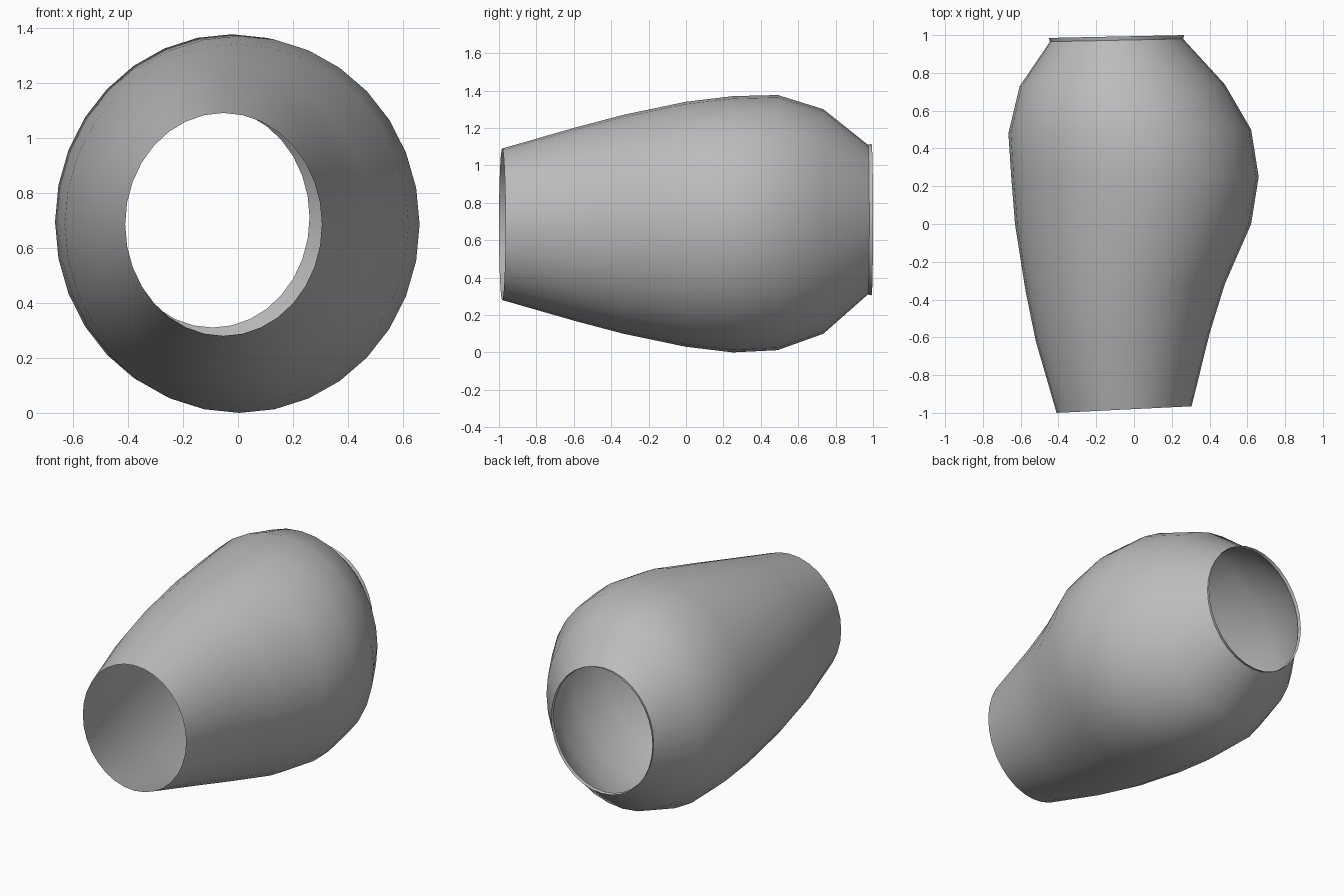
import bpy, bmesh, math

cube = bpy.data.objects.get("Cube")
if cube:
    bpy.data.objects.remove(cube)

SEGMENTS = 32

# Each ring: right-side x, y, left-side x, y, bottom z, top z
RINGS = [
    (-0.41, -1.00, 0.305, -0.965, 0.28, 1.09),
    (-0.52, -0.62, 0.40, -0.58, 0.17, 1.20),
    (-0.575, -0.35, 0.48, -0.32, 0.10, 1.27),
    (-0.63, 0.00, 0.62, 0.00, 0.03, 1.34),
    (-0.65, 0.25, 0.66, 0.25, 0.00, 1.37),
    (-0.665, 0.48, 0.62, 0.50, 0.012, 1.376),
    (-0.605, 0.73, 0.48, 0.74, 0.10, 1.30),
    (-0.445, 0.965, 0.26, 0.98, 0.31, 1.11),
    (-0.45, 0.985, 0.265, 1.00, 0.305, 1.115),
]

# Flat grey
grey = bpy.data.materials.new("grey")
grey.use_nodes = True
color = (0.5, 0.5, 0.5, 1)
grey.diffuse_color = color
grey.node_tree.nodes["Principled BSDF"].inputs["Base Color"].default_value = color

# Open shell lofted through tilted elliptical rings
bm = bmesh.new()
loops = []
for xr, yr, xl, yl, zb, zt in RINGS:
    ring = []
    for i in range(SEGMENTS):
        a = math.tau * i / SEGMENTS
        c, s = math.cos(a), math.sin(a)
        ring.append(bm.verts.new(((xl + xr + (xl - xr) * c) / 2,
                                  (yl + yr + (yl - yr) * c) / 2,
                                  (zt + zb + (zt - zb) * s) / 2)))
    loops.append(ring)
for a, b in zip(loops, loops[1:]):
    for i in range(SEGMENTS):
        j = (i + 1) % SEGMENTS
        bm.faces.new((a[i], a[j], b[j], b[i]))
bmesh.ops.recalc_face_normals(bm, faces=bm.faces)
# Point the normals outwards
if sum(f.normal.dot(f.calc_center_median() - loops[4][0].co.lerp(loops[4][SEGMENTS // 2].co, 0.5))
       for f in bm.faces) < 0:
    bmesh.ops.reverse_faces(bm, faces=bm.faces)

mesh = bpy.data.meshes.new("tapered_sleeve")
bm.to_mesh(mesh)
bm.free()
mesh.materials.append(grey)
sleeve = bpy.data.objects.new("tapered_sleeve", mesh)
bpy.context.collection.objects.link(sleeve)

# Smooth body, crisp back lip
bpy.ops.object.select_all(action='DESELECT')
sleeve.select_set(True)
bpy.context.view_layer.objects.active = sleeve
bpy.ops.object.shade_smooth_by_angle(angle=math.radians(35))
